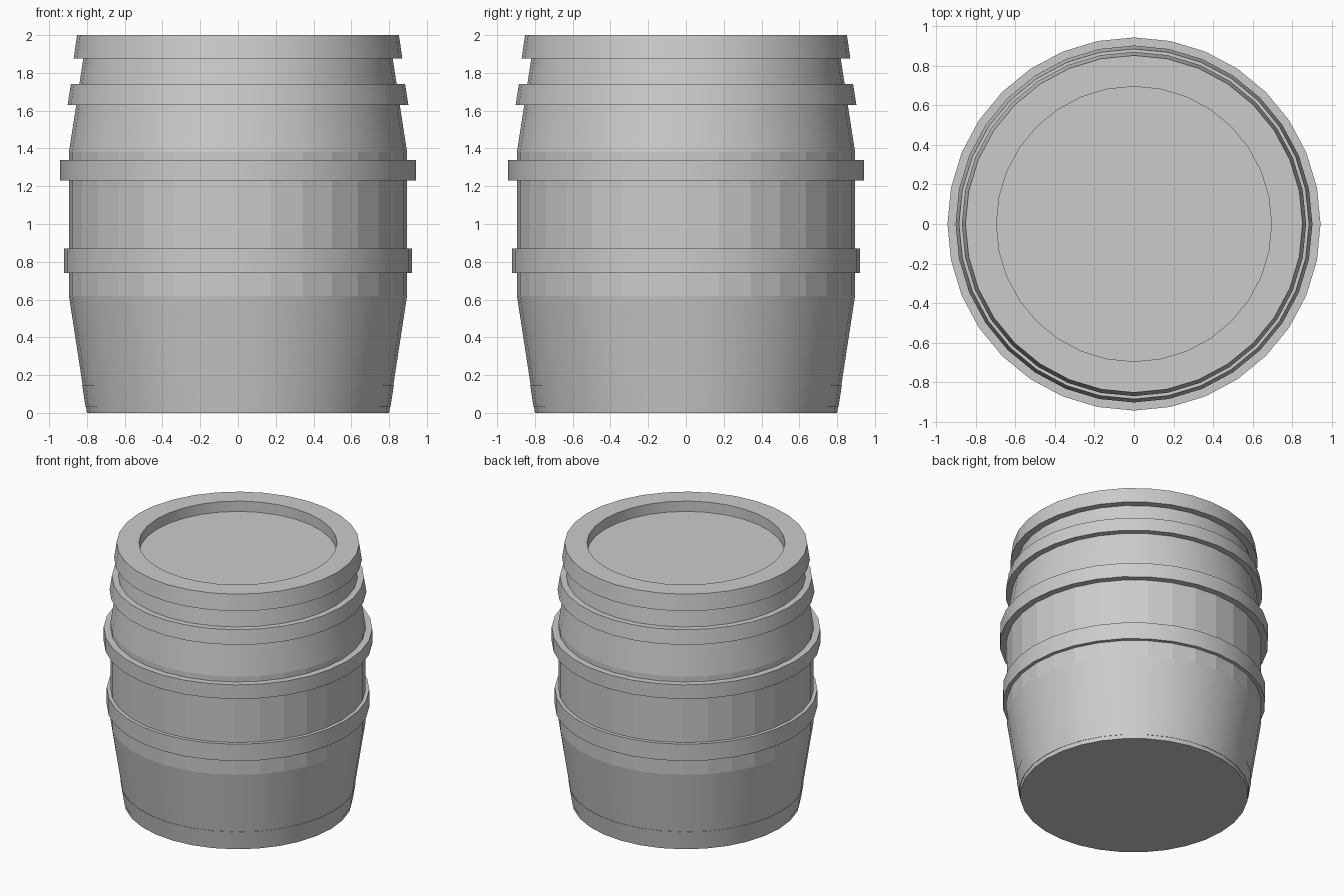
import bpy
import math

SIDES = 32

cube = bpy.data.objects.get("Cube")
if cube:
    bpy.data.objects.remove(cube, do_unlink=True)

# One plain grey for the whole barrel
grey = bpy.data.materials.new("plain_grey")
grey.use_nodes = True
colour = (0.6, 0.6, 0.6, 1)
grey.diffuse_color = colour
grey.node_tree.nodes["Principled BSDF"].inputs["Base Color"].default_value = colour


def lathe(name, profile, ring=False):
    """Turn (radius, z) points around z; a ring closes on itself, otherwise both ends are capped."""
    verts, faces = [], []
    for r, z in profile:
        for i in range(SIDES):
            a = math.tau * i / SIDES
            verts.append((r * math.cos(a), r * math.sin(a), z))
    rows = len(profile)
    for row in range(rows if ring else rows - 1):
        low, high = row * SIDES, (row + 1) % rows * SIDES
        for i in range(SIDES):
            j = (i + 1) % SIDES
            faces.append((low + i, low + j, high + j, high + i))
    if not ring:
        faces.append(tuple(reversed(range(SIDES))))
        faces.append(tuple(range((rows - 1) * SIDES, rows * SIDES)))
    mesh = bpy.data.meshes.new(name)
    mesh.from_pydata(verts, [], faces)
    mesh.materials.append(grey)
    obj = bpy.data.objects.new(name, mesh)
    bpy.context.collection.objects.link(obj)
    bpy.ops.object.select_all(action="DESELECT")
    obj.select_set(True)
    bpy.context.view_layer.objects.active = obj
    bpy.ops.object.shade_smooth_by_angle(angle=math.radians(30))
    return obj


# Body with straight middle, tapered ends and a recessed lid
body = lathe("barrel_body", [(0.80, 0), (0.895, 0.62), (0.895, 1.38), (0.80, 2.0),
                             (0.695, 2.0), (0.695, 1.92)])

# Faceted staves around the straight middle
for face in body.data.polygons:
    if 0.7 < face.center.z < 1.3:
        face.use_smooth = False

# Hoops: name, bottom z, bottom radius, top z, top radius
hoops = [
    ("bottom_hoop", 0.03, 0.807, 0.145, 0.825),
    ("lower_hoop", 0.74, 0.922, 0.87, 0.922),
    ("middle_hoop", 1.23, 0.943, 1.34, 0.943),
    ("upper_hoop", 1.63, 0.902, 1.74, 0.885),
    ("top_hoop", 1.877, 0.87, 2.0, 0.852),
]
for name, z0, r0, z1, r1 in hoops:
    inner = 0.78 if z0 < 0.1 or z1 > 1.9 else 0.82
    lathe(name, [(r0, z0), (r1, z1), (inner, z1), (inner, z0)], ring=True)
